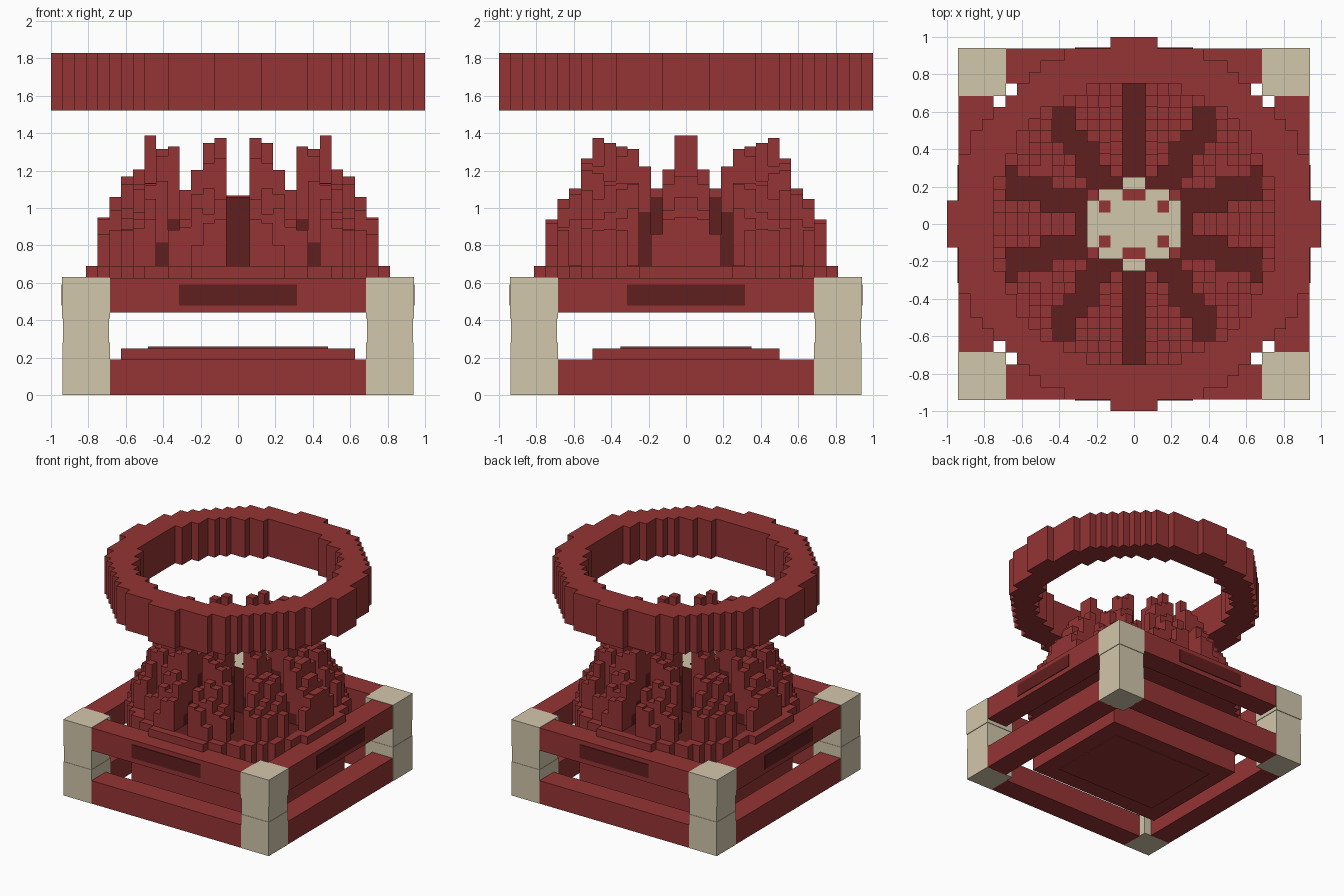
import bpy, bmesh, math, random

random.seed(7)
if "Cube" in bpy.data.objects:
    bpy.data.objects.remove(bpy.data.objects["Cube"])

U = 1 / 16          # size of one block
FLOOR = 0.69        # top of the round platform
CORE_TOP = 1.06     # top of the central core


def make_material(name, rgb):
    m = bpy.data.materials.new(name)
    m.use_nodes = True
    m.diffuse_color = (*rgb, 1)
    m.node_tree.nodes["Principled BSDF"].inputs["Base Color"].default_value = (*rgb, 1)
    return m


RED = make_material("brick red", (0.30, 0.034, 0.034))
DARK = make_material("dark maroon", (0.118, 0.013, 0.013))
TAN = make_material("sandstone", (0.65, 0.57, 0.41))
PALETTE = [RED, DARK, TAN]
R, D, T = range(3)


def finish(name, bm, mats):
    mesh = bpy.data.meshes.new(name)
    bm.to_mesh(mesh)
    bm.free()
    for m in mats:
        mesh.materials.append(m)
    obj = bpy.data.objects.new(name, mesh)
    bpy.context.collection.objects.link(obj)
    return obj


def box(name, lo, hi, mat):
    bm = bmesh.new()
    bmesh.ops.create_cube(bm, size=1)
    for v in bm.verts:
        v.co = [(a + b) / 2 + c * (b - a) for a, b, c in zip(lo, hi, v.co)]
    return finish(name, bm, [mat])


def block_field(name, heights, base, top_mat, side_mat):
    """Columns of blocks on a grid, keeping only the exposed faces."""
    bm = bmesh.new()

    def quad(points, mat):
        bm.faces.new([bm.verts.new(p) for p in points]).material_index = mat

    for (i, j), h in heights.items():
        x0, x1, y0, y1 = i * U, i * U + U, j * U, j * U + U
        ring = [(x0, y0), (x1, y0), (x1, y1), (x0, y1)]
        quad([(*p, h) for p in ring], top_mat(i, j))
        quad([(*p, base) for p in reversed(ring)], R)
        for k, (di, dj) in enumerate([(0, -1), (1, 0), (0, 1), (-1, 0)]):
            n = (i + di, j + dj)
            low = heights.get(n, base)
            if low >= h:
                continue
            a, b = ring[k], ring[(k + 1) % 4]
            for z0, z1, mat in side_mat((i, j), n, low, h):
                quad([(*a, z0), (*b, z0), (*b, z1), (*a, z1)], mat)
    return finish(name, bm, PALETTE)


def quadrant(i, j):
    """Fold a grid cell into the first quadrant."""
    return (i if i >= 0 else -i - 1), (j if j >= 0 else -j - 1)


def radius2(i, j):
    return (i + 0.5) ** 2 + (j + 0.5) ** 2


def grid(n):
    return [(i, j) for i in range(-n, n) for j in range(-n, n)]


# Floating blocky ring
def in_ring(i, j):
    a, b = quadrant(i, j)
    r2 = radius2(a, b)
    return r2 > 148 and (r2 < 242 or (max(a, b) == 15 and min(a, b) < 2))


block_field("floating_ring", {c: 1.83 for c in grid(16) if in_ring(*c)}, 1.52,
            lambda i, j: R, lambda c, n, z0, z1: [(z0, z1, R)])


# Round platform with the notched block mound and central core
def in_core(i, j):
    return radius2(i, j) < 15 and quadrant(i, j) != (1, 3)


def in_notch(i, j):
    """Ten straight notches running outward from the core."""
    a, b = quadrant(i, j)
    if in_core(i, j) or radius2(a, b) > 148:
        return False
    for deg in (18, 54, 90):
        s, c = math.sin(math.radians(deg)), math.cos(math.radians(deg))
        if -1.15 < (a + 0.5) * s - (b + 0.5) * c < 1.05:
            return True
    return False


def dark_floor(i, j):
    """The notch floors are dark, save for the outermost side blocks."""
    a, b = quadrant(i, j)
    return in_notch(i, j) and a < 11 and (a, b) != (7, 9)


drop = {(a, b): random.choice((0, 0, 0.03, 0.06, 0.12)) for a in range(13) for b in range(13)}
drop[7, 0] = drop[7, 1] = drop[1, 7] = 0
for a in (4, 5, 6):
    drop[a, 3] = 0.16


def mound_height(i, j):
    if in_core(i, j):
        return CORE_TOP
    r = math.sqrt(radius2(i, j))
    if in_notch(i, j) or r * r > 148:
        return FLOOR
    slope = 0.11 * max(r - 7.5, 0) + 0.08 * max(7.5 - r, 0)
    return max(1.39 - slope - drop[quadrant(i, j)], 0.8)


def mound_top(i, j):
    return T if in_core(i, j) else D if dark_floor(i, j) else R


def mound_side(cell, neighbour, z0, z1):
    if in_core(*cell):
        return [(z0, z1, D)]
    # Lower notch walls are dark, higher towards the core
    cap = min(CORE_TOP, 0.94 - 0.09 * (math.sqrt(radius2(*cell)) - 7.8))
    if dark_floor(*neighbour) and z0 < cap < z1:
        return [(z0, cap, D), (cap, z1, R)]
    return [(z0, z1, R)]


block_field("notched_mound", {c: mound_height(*c) for c in grid(13) if radius2(*c) < 169},
            0.5, mound_top, mound_side)

# Small red tiles on the core
for n, (a, b, w) in enumerate([(-1, 2, 2), (-1, -3, 2), (2, 1, 1), (2, -2, 1), (-3, 1, 1), (-3, -2, 1)]):
    box(f"core_tile_{n + 1}", (a * U, b * U, CORE_TOP),
        ((a + w) * U, b * U + U, CORE_TOP + 0.006), RED)

# Corner posts with a slight band around the waist
for sx, side in ((-1, "right"), (1, "left")):
    for sy, end in ((-1, "front"), (1, "back")):
        for part, z0, z1, g in (("foot", 0, 0.28, 0.002), ("waist", 0.28, 0.41, -0.001),
                                ("head", 0.41, 0.63, 0.004)):
            xs = sorted((sx * (0.6875 - g), sx * (0.9375 + g)))
            ys = sorted((sy * (0.6875 - g), sy * (0.9375 + g)))
            box(f"{end}_{side}_post_{part}", (xs[0], ys[0], z0), (xs[1], ys[1], z1), TAN)

# Beams between the posts, and dark plates on the upper ones
for label, z0, z1 in (("lower", 0, 0.19), ("upper", 0.44, 0.627)):
    for s, ends in ((-1, ("front", "right")), (1, ("back", "left"))):
        a, b = sorted((s * 0.75, s * 0.9375))
        box(f"{label}_{ends[0]}_beam", (-0.69, a, z0), (0.69, b, z1), RED)
        box(f"{label}_{ends[1]}_beam", (a, -0.69, z0), (b, 0.69, z1), RED)
        if label == "upper":
            a, b = sorted((s * 0.9375, s * 0.943))
            box(f"{ends[0]}_plate", (-0.315, a, 0.48), (0.315, b, 0.59), DARK)
            box(f"{ends[1]}_plate", (a, -0.315, 0.48), (b, 0.315, 0.59), DARK)

# Floor slab with a thin raised panel above and below
box("floor_slab", (-0.625, -0.5, 0.006), (0.625, 0.5, 0.25), RED)
box("floor_panel_top", (-0.48, -0.35, 0.25), (0.48, 0.35, 0.259), RED)
box("floor_panel_bottom", (-0.48, -0.35, 0), (0.48, 0.35, 0.006), RED)
